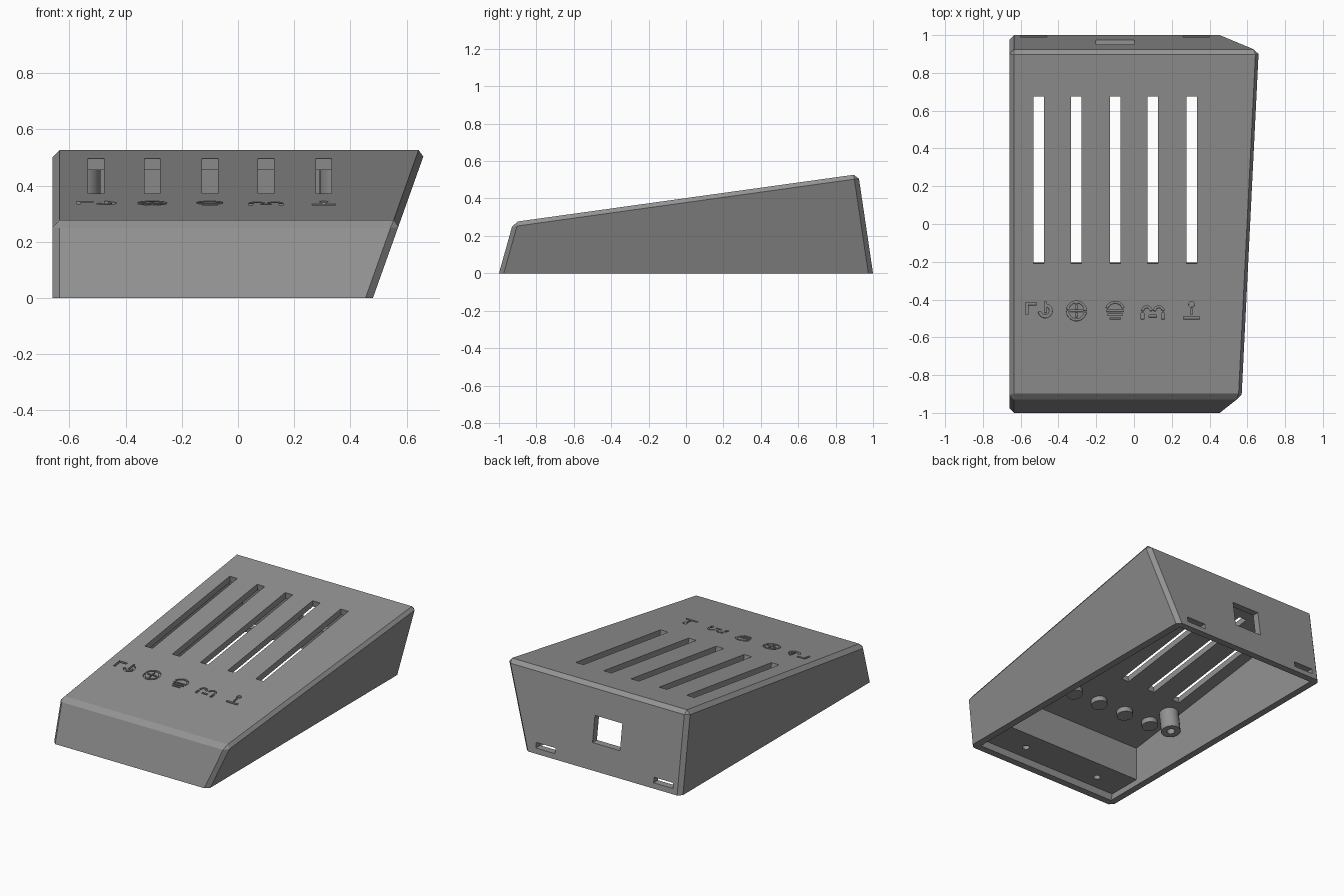
import bpy, bmesh, math
from mathutils import Matrix, Vector

if "Cube" in bpy.data.objects:
    bpy.data.objects.remove(bpy.data.objects["Cube"])

SLOPE, MID = 0.139, 0.402            # top plane: z = MID + SLOPE * y
TILT = math.atan(SLOPE)
TOP = Matrix.Translation((0, 0, MID)) @ Matrix.Rotation(TILT, 4, 'X')
COLUMNS = [-0.505, -0.305, -0.1, 0.1, 0.305]

grey = bpy.data.materials.new("grey plastic")
grey.diffuse_color = (0.29, 0.29, 0.29, 1)
grey.use_nodes = True
grey.node_tree.nodes["Principled BSDF"].inputs["Base Color"].default_value = grey.diffuse_color


def finish(name, bm, matrix=None):
    """Turn a bmesh into a named object."""
    if matrix:
        bm.transform(matrix)
    bmesh.ops.recalc_face_normals(bm, faces=bm.faces)
    me = bpy.data.meshes.new(name)
    bm.to_mesh(me)
    bm.free()
    me.materials.append(grey)
    ob = bpy.data.objects.new(name, me)
    bpy.context.collection.objects.link(ob)
    return ob


def prism(bm, points, z0, z1):
    """Extrude a flat outline from z0 to z1."""
    low = [bm.verts.new((x, y, z0)) for x, y in points]
    high = [bm.verts.new((x, y, z1)) for x, y in points]
    bm.faces.new(low[::-1])
    bm.faces.new(high)
    n = len(points)
    for i in range(n):
        j = (i + 1) % n
        bm.faces.new((low[i], low[j], high[j], high[i]))


def rect(bm, x0, x1, y0, y1, z0, z1):
    prism(bm, [(x0, y0), (x1, y0), (x1, y1), (x0, y1)], z0, z1)


def arc(bm, cx, cy, r0, r1, a0, a1, z0, z1, steps=12):
    """Ring sector given by two radii and two angles in degrees."""
    angles = [math.radians(a0 + (a1 - a0) * i / steps) for i in range(steps + 1)]
    pts = [(cx + r1 * math.cos(a), cy + r1 * math.sin(a)) for a in angles]
    pts += [(cx + r0 * math.cos(a), cy + r0 * math.sin(a)) for a in reversed(angles)]
    prism(bm, pts, z0, z1)


def disc(bm, cx, cy, r, z0, z1, n=24):
    prism(bm, [(cx + r * math.cos(2 * math.pi * i / n), cy + r * math.sin(2 * math.pi * i / n))
               for i in range(n)], z0, z1)


def wedge(d, bottom, top_drop, back_y=None):
    """Sloped case volume with its walls moved inward by d."""
    bm = bmesh.new()

    def front(z): return -1 + 0.28 * z + d * 1.04
    def back(z): return back_y if back_y is not None else 1 - 0.1485 * z - d * 1.01

    def roof(side):
        z = 0.3
        for _ in range(30):
            z = MID - top_drop + SLOPE * side(z)
        return z
    rings = []
    for zf, zb in ((bottom, bottom), (roof(front), roof(back))):
        pts = []
        for side, z in ((front, zf), (back, zb)):
            xl, xr = -0.66 + d, 0.48 + 0.3564 * z - d * 1.06
            pts.append([bm.verts.new((x, side(z), z)) for x in (xl, xr)])
        rings.append([pts[0][0], pts[0][1], pts[1][1], pts[1][0]])
    lo, hi = rings
    bm.faces.new(lo[::-1])
    bm.faces.new(hi)
    for i in range(4):
        j = (i + 1) % 4
        bm.faces.new((lo[i], lo[j], hi[j], hi[i]))
    return bm


def cut(target, cutter):
    """Subtract the cutter and keep only the result."""
    mod = target.modifiers.new("cut", 'BOOLEAN')
    mod.operation, mod.solver, mod.object = 'DIFFERENCE', 'EXACT', cutter
    mod.use_self = True
    bpy.context.view_layer.update()
    me = bpy.data.meshes.new_from_object(target.evaluated_get(bpy.context.evaluated_depsgraph_get()))
    target.modifiers.clear()
    target.data = me
    bpy.data.objects.remove(cutter)


def smooth(ob):
    ob.data.shade_smooth()
    ob.data.set_sharp_from_angle(angle=math.radians(30))


# chamfered outer case, hollowed from below
bm = wedge(0, 0, 0)
edges = [e for e in bm.edges if max(v.co.z for v in e.verts) > 0.1]
bmesh.ops.bevel(bm, geom=edges, offset=0.025, segments=1, affect='EDGES', clamp_overlap=True)
case = finish("case", bm)
cut(case, finish("cavity", wedge(0.045, -0.05, 0.041)))

# long slider slots in the top
bm = bmesh.new()
for x in COLUMNS:
    rect(bm, x - 0.028, x + 0.028, -0.21 / math.cos(TILT), 0.675 / math.cos(TILT), -0.1, 0.05)
cut(case, finish("slots", bm, TOP))

# cable port and two latch slots in the back wall
bm = bmesh.new()
rect(bm, -0.2, 0.0, 0.85, 1.1, 0.17, 0.34)
for x in (-0.53, 0.33):
    rect(bm, x - 0.07, x + 0.07, 0.9, 1.1, 0.035, 0.07)
cut(case, finish("back_openings", bm))

# shallow engraved symbols, one under each slot
bm = bmesh.new()
Z = (-0.012, 0.02)
Y = -0.465
a, b, c, d, e = COLUMNS
rect(bm, a - 0.07, a - 0.055, Y - 0.02, Y + 0.045, *Z)           # hook and crescent
rect(bm, a - 0.055, a - 0.01, Y + 0.03, Y + 0.045, *Z)
arc(bm, a + 0.035, Y, 0.022, 0.038, -170, 80, *Z)
rect(bm, a + 0.03, a + 0.042, Y - 0.01, Y + 0.05, *Z)
arc(bm, b, Y, 0.042, 0.054, 0, 170, *Z)                          # wheel
arc(bm, b, Y, 0.042, 0.054, 180, 350, *Z)
rect(bm, b - 0.034, b + 0.034, Y - 0.005, Y + 0.005, *Z)
for s in (-1, 1):
    rect(bm, b - 0.005, b + 0.005, Y + s * 0.022 - 0.012, Y + s * 0.022 + 0.012, *Z)
arc(bm, c, Y, 0.04, 0.052, 20, 160, *Z)                          # striped half circle
for i, w in enumerate((0.045, 0.04, 0.028)):
    rect(bm, c - w, c + w, Y - 0.005 - 0.02 * i, Y + 0.005 - 0.02 * i, *Z)
for s in (-1, 1):                                                # twin arches
    arc(bm, d + s * 0.032, Y, 0.016, 0.028, 0, 180, *Z)
    rect(bm, d + s * 0.054 - 0.008, d + s * 0.054 + 0.008, Y - 0.045, Y - 0.012, *Z)
rect(bm, d - 0.02, d + 0.02, Y - 0.035, Y - 0.022, *Z)
disc(bm, e, Y + 0.035, 0.016, *Z, n=12)                          # dot on a stand
rect(bm, e - 0.006, e + 0.006, Y - 0.02, Y + 0.01, *Z)
rect(bm, e - 0.042, e + 0.042, Y - 0.045, Y - 0.03, *Z)
cut(case, finish("symbols", bm, TOP))

# round bosses under the symbols
bm = bmesh.new()
for x in COLUMNS:
    disc(bm, x, Y, 0.05, -0.075, -0.03)
smooth(finish("symbol_bosses", bm, TOP))

# hollow screw posts under the top
for i, (x, y) in enumerate([(-0.55, -0.33), (0.35, -0.33), (-0.55, 0.79), (0.35, 0.79)]):
    bm = bmesh.new()
    disc(bm, x, y, 0.06, -0.18, -0.03)
    post = finish(f"screw_post_{i + 1}", bm, TOP)
    bm = bmesh.new()
    disc(bm, x, y, 0.025, -0.25, -0.06, n=16)
    cut(post, finish("post_hole", bm, TOP))
    smooth(post)

# solid block along the front with two screw holes
block = finish("front_block", wedge(0.03, 0.04, 0.03, back_y=-0.71))
bm = bmesh.new()
for x in (-0.41, 0.16):
    disc(bm, x, -0.845, 0.022, 0.0, 0.16, n=16)
cut(block, finish("block_holes", bm))
